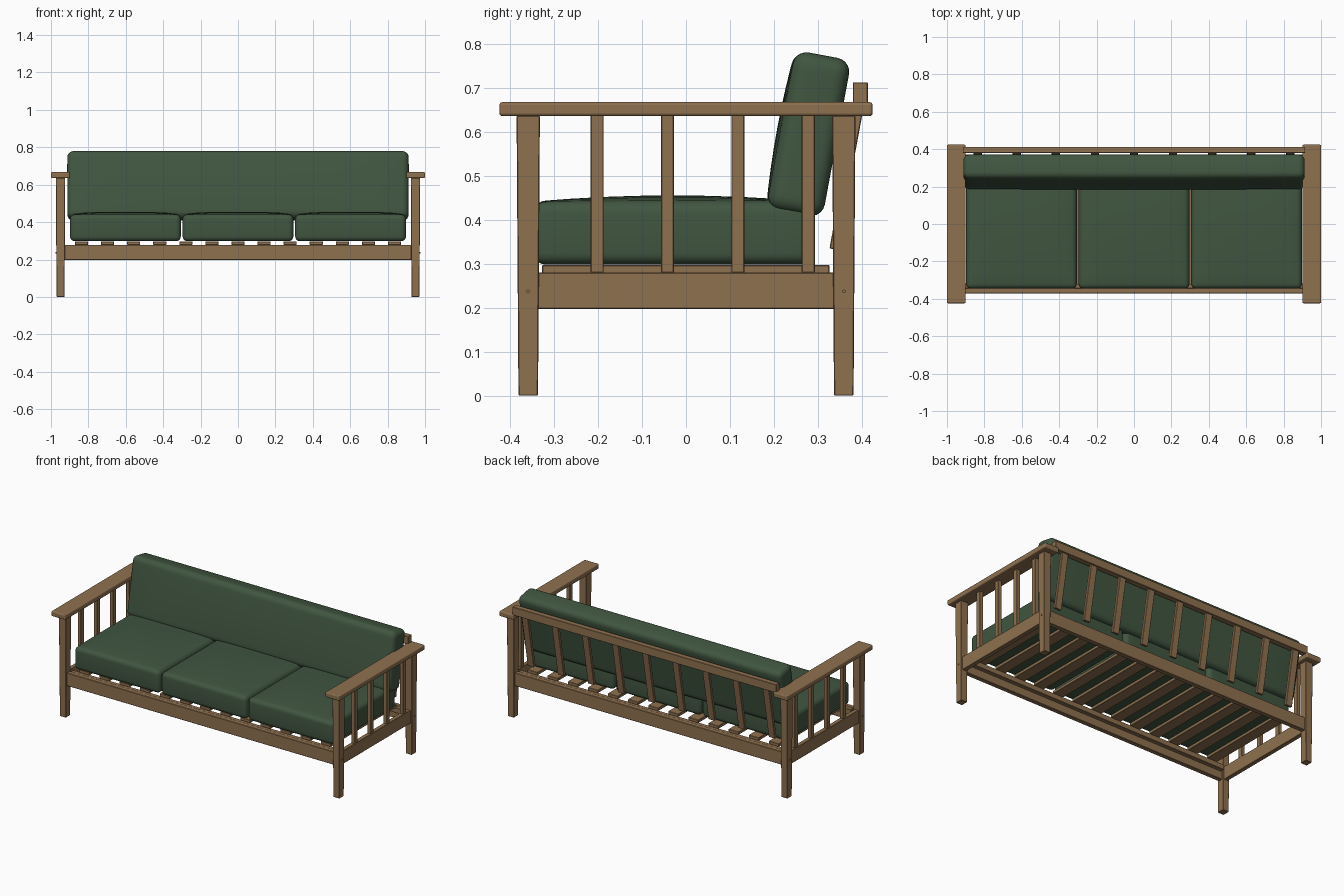
import bpy, bmesh, math
from mathutils import Matrix

if "Cube" in bpy.data.objects:
    bpy.data.objects.remove(bpy.data.objects["Cube"])

def material(name, col):
    m = bpy.data.materials.new(name)
    m.diffuse_color = (*col, 1)
    m.use_nodes = True
    m.node_tree.nodes["Principled BSDF"].inputs["Base Color"].default_value = m.diffuse_color
    return m

WOOD = material("oak wood", (0.275, 0.165, 0.08))
GREEN = material("green fabric", (0.052, 0.092, 0.052))
TILT = math.radians(10.5)

def finish(name, bm, mat, loc, rot_x, bevel, segs):
    me = bpy.data.meshes.new(name)
    bm.to_mesh(me)
    bm.free()
    me.materials.append(mat)
    ob = bpy.data.objects.new(name, me)
    bpy.context.collection.objects.link(ob)
    ob.location = loc
    ob.rotation_euler.x = rot_x
    if bevel:
        b = ob.modifiers.new("rounded edges", 'BEVEL')
        b.width, b.segments, b.limit_method = bevel, segs, 'ANGLE'
        b.angle_limit = math.radians(50)
    return ob

def bar(name, x, y, z, rot_x=0, bevel=0.002, segs=1, taper=1.0):
    """Box from (min, max) ranges; taper narrows the bottom end."""
    size = [r[1] - r[0] for r in (x, y, z)]
    loc = [(r[0] + r[1]) / 2 for r in (x, y, z)]
    bm = bmesh.new()
    bmesh.ops.create_cube(bm, size=1)
    for v in bm.verts:
        k = taper if v.co.z < 0 else 1
        v.co.x *= size[0] * k
        v.co.y *= size[1] * k
        v.co.z *= size[2]
    return finish(name, bm, WOOD, loc, rot_x, bevel, segs)

def cushion(name, size, loc, rot_x, crown, radius):
    """Soft box whose +z face swells by crown."""
    bm = bmesh.new()
    bmesh.ops.create_cube(bm, size=1)
    flat = [e for e in bm.edges if abs(e.verts[0].co.z - e.verts[1].co.z) < 0.1]
    bmesh.ops.subdivide_edges(bm, edges=flat, cuts=7, use_grid_fill=True)
    for v in bm.verts:
        u, w, top = 2 * v.co.x, 2 * v.co.y, v.co.z > 0
        v.co = (v.co.x * size[0], v.co.y * size[1], v.co.z * size[2])
        if top:
            v.co.z += crown * (1 - u ** 4) * (1 - w * w)
    ob = finish(name, bm, GREEN, loc, rot_x, radius, 5)
    for p in ob.data.polygons:
        p.use_smooth = True
    return ob

# Side frames
for s, side in ((-1, "left"), (1, "right")):
    def xr(a, b):
        return tuple(sorted((s * a, s * b)))
    bar(side + "_armrest", xr(0.90, 1.0), (-0.424, 0.424), (0.635, 0.667), bevel=0.007, segs=3)
    for f, end in ((-1, "front"), (1, "rear")):
        y = tuple(sorted((f * 0.332, f * 0.385)))
        bar(f"{end}_{side}_leg", xr(0.924, 0.974), y, (0, 0.636), taper=0.84)
        # Peg heads on the outside of the legs
        bm = bmesh.new()
        bmesh.ops.create_cone(bm, cap_ends=True, segments=12, radius1=0.004, radius2=0.004,
                              depth=0.012, matrix=Matrix.Rotation(math.pi / 2, 4, 'Y'))
        finish(f"{end}_{side}_peg", bm, WOOD, (s * 0.97, f * 0.359, 0.237), 0, 0, 1)
    bar(side + "_side_rail", xr(0.935, 0.962), (-0.34, 0.34), (0.197, 0.28))
    for i in range(4):
        c = -0.202 + 0.16 * i
        bar(f"{side}_arm_spindle_{i + 1}", xr(0.937, 0.961), (c - 0.015, c + 0.015), (0.279, 0.637))

# Front and rear rails with slat cleats
for f, end in ((-1, "front"), (1, "rear")):
    bar(end + "_rail", (-0.928, 0.928), tuple(sorted((f * 0.344, f * 0.372))), (0.197, 0.279))
    bar(end + "_slat_cleat", (-0.92, 0.92), tuple(sorted((f * 0.318, f * 0.345))), (0.245, 0.278))

# Seat slats
for i in range(13):
    c = -0.837 + 0.1395 * i
    bar(f"seat_slat_{i + 1}", (c - 0.035, c + 0.035), (-0.327, 0.326), (0.278, 0.297))

# Leaning backrest slats and top rail
bar("back_top_rail", (-0.915, 0.915), (0.379, 0.413), (0.66, 0.712))
for i in range(9):
    c = -0.836 + 0.209 * i
    bar(f"back_slat_{i + 1}", (c - 0.022, c + 0.022), (0.359, 0.377), (0.33, 0.694), rot_x=-TILT)

# Cushions
for i in (-1, 0, 1):
    cushion(f"seat_cushion_{i + 2}", (0.592, 0.63, 0.143), (i * 0.602, -0.031, 0.3695), 0, 0.014, 0.026)
cushion("back_cushion", (1.825, 0.365, 0.13), (0, 0.279, 0.594), math.pi / 2 - TILT, 0.008, 0.032)
